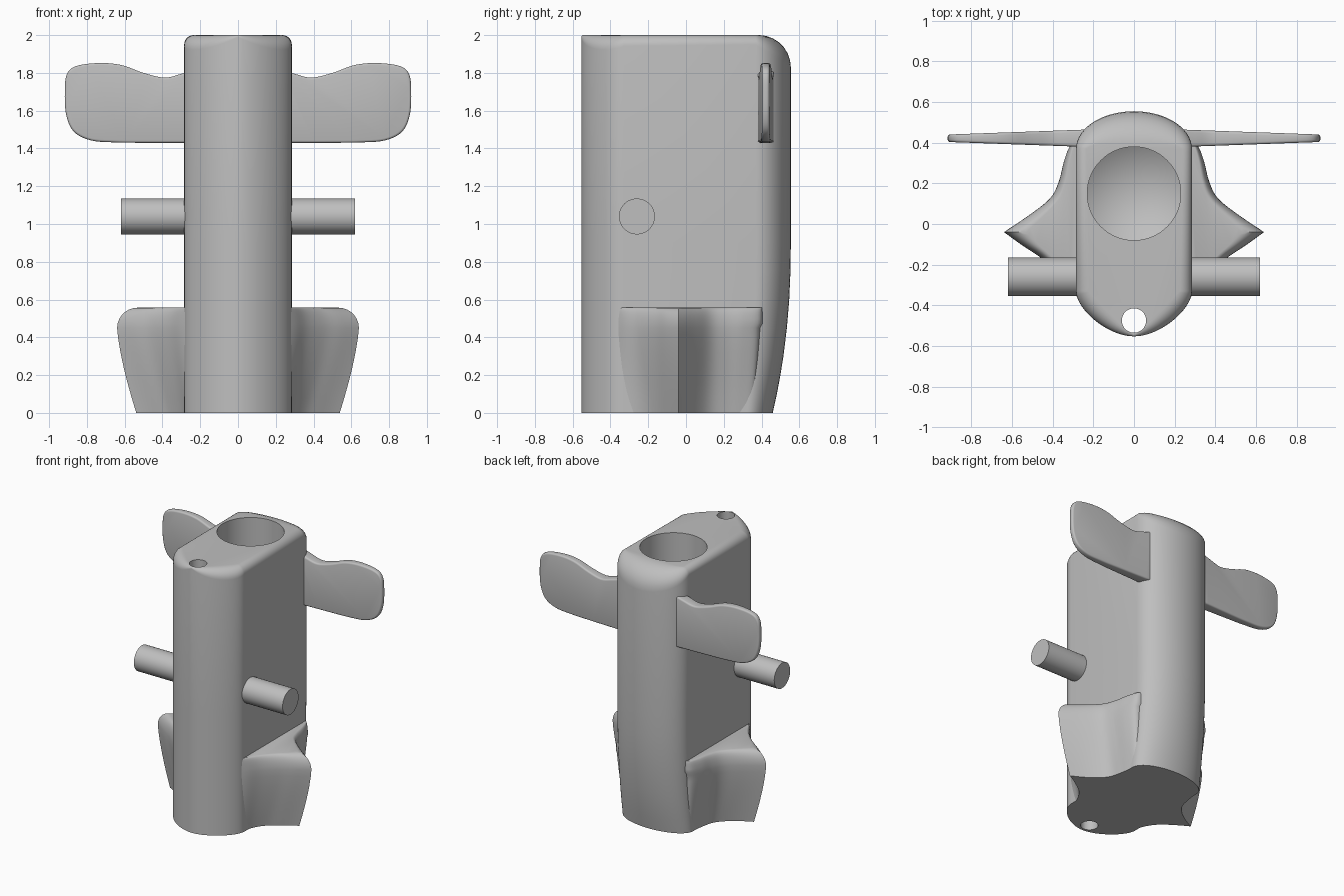
import bpy
import bmesh
import math
from mathutils import Vector

cube = bpy.data.objects.get("Cube")
if cube:
    bpy.data.objects.remove(cube, do_unlink=True)

grey = bpy.data.materials.new("plain grey")
grey.use_nodes = True
COLOUR = (0.52, 0.52, 0.52, 1)
grey.diffuse_color = COLOUR
grey.node_tree.nodes["Principled BSDF"].inputs["Base Color"].default_value = COLOUR


def make_object(name, bm):
    bmesh.ops.recalc_face_normals(bm, faces=bm.faces)
    mesh = bpy.data.meshes.new(name)
    bm.to_mesh(mesh)
    bm.free()
    mesh.materials.append(grey)
    ob = bpy.data.objects.new(name, mesh)
    bpy.context.collection.objects.link(ob)
    return ob


def activate(ob):
    bpy.ops.object.select_all(action='DESELECT')
    ob.select_set(True)
    bpy.context.view_layer.objects.active = ob


def add_modifier(ob, kind, **settings):
    mod = ob.modifiers.new(kind.title(), kind)
    for key, value in settings.items():
        setattr(mod, key, value)
    activate(ob)
    bpy.ops.object.modifier_apply(modifier=mod.name)


def smooth(ob, degrees=35):
    activate(ob)
    bpy.ops.object.shade_smooth_by_angle(angle=math.radians(degrees))


def loft(name, rings):
    """Skin a stack of closed rings and cap both ends."""
    bm = bmesh.new()
    rows = [[bm.verts.new(p) for p in ring] for ring in rings]
    n = len(rows[0])
    for low, high in zip(rows, rows[1:]):
        for i in range(n):
            j = (i + 1) % n
            bm.faces.new((low[i], low[j], high[j], high[i]))
    bm.faces.new(rows[0][::-1])
    bm.faces.new(rows[-1])
    return make_object(name, bm)


def spline(points, steps=5):
    """Smooth open curve through 2D points."""
    pts = [Vector(p) for p in points]
    pts = [2 * pts[0] - pts[1]] + pts + [2 * pts[-1] - pts[-2]]
    out = []
    for a, b, c, d in zip(pts, pts[1:], pts[2:], pts[3:]):
        for k in range(steps):
            t = k / steps
            out.append(0.5 * (2 * b + (c - a) * t + (2 * a - 5 * b + 4 * c - d) * t * t
                              + (3 * b - a - 3 * c + d) * t ** 3))
    return out + [pts[-2]]


def tuck(y, z):
    """Draw the rear inward towards the base."""
    if y < 0.2 or z > 0.9:
        return y
    return 0.2 + (y - 0.2) * (1 - 0.27 * (1 - z / 0.9) ** 2.2)


def cylinder(name, radius, depth, centre, rotation=(0, 0, 0), sides=48):
    bpy.ops.mesh.primitive_cylinder_add(vertices=sides, radius=radius, depth=depth,
                                        location=centre, rotation=rotation)
    ob = bpy.context.object
    ob.name = name
    ob.data.materials.append(grey)
    return ob


# Body outline: each entry is a point and the radius of its top edge
half = []
for i in range(16):
    a = math.pi / 2 * (1 - i / 15)
    half.append((Vector((0.285 * math.cos(a), 0.37 + 0.185 * math.sin(a))),
                 0.05 + 0.12 * math.sin(a)))
front = [Vector(p) for p in ((0.285, -0.33), (0.285, -0.42), (0.13, -0.553), (0, -0.553))]
for i in range(17):
    t = i / 16
    p = sum((w * q for w, q in zip(((1 - t) ** 3, 3 * t * (1 - t) ** 2,
                                    3 * t * t * (1 - t), t ** 3), front)), Vector((0, 0)))
    half.append((p, 0.05 * (1 - t) + 0.16 * t * (1 - t) + 0.008))
outline = half + [(Vector((-p.x, p.y)), r) for p, r in half[-2:0:-1]]

# Body: tucked base, straight sides, rounded top
rings = [[(p.x, tuck(p.y, z), z) for p, r in outline]
         for z in (0, 0.1, 0.2, 0.3, 0.45, 0.6, 0.75, 0.9)]
count = len(outline)
for k in range(8):
    a = math.pi / 2 * k / 7
    ring = []
    for i, (p, r) in enumerate(outline):
        tangent = (outline[(i + 1) % count][0] - outline[i - 1][0]).normalized()
        inward = Vector((tangent.y, -tangent.x))
        q = p + inward * r * (1 - math.cos(a))
        ring.append((q.x, q.y, 2 - r * (1 - math.sin(a))))
    rings.append(ring)
body = loft("body", rings)

# Wide bore with a conical floor, and a narrow hole through the nose
bm = bmesh.new()
profile = [bm.verts.new(p) for p in ((0, 0.15, 0.42), (0.23, 0.15, 0.56),
                                     (0.23, 0.15, 2.2), (0, 0.15, 2.2))]
edges = [bm.edges.new(pair) for pair in zip(profile, profile[1:])]
bmesh.ops.spin(bm, geom=profile + edges, cent=(0, 0.15, 0), axis=(0, 0, 1),
               angle=math.tau, steps=64)
bmesh.ops.remove_doubles(bm, verts=bm.verts, dist=0.0005)
bore_cutter = make_object("bore_cutter", bm)
hole_cutter = cylinder("nose_hole_cutter", 0.06, 3, (0, -0.475, 1))
for cutter in (bore_cutter, hole_cutter):
    cutter.hide_render = True
    add_modifier(body, 'BOOLEAN', operation='DIFFERENCE', solver='EXACT', object=cutter)
    bpy.data.objects.remove(cutter, do_unlink=True)
smooth(body)

# Side flares: pointed ridge with a hollow waist behind it
INNER = 0.25
TIP = (0.64, -0.04)
rear_edge = spline([(INNER, 0.41), (0.31, 0.39), (0.345, 0.31), (0.37, 0.21),
                    (0.41, 0.13), (0.5, 0.055), TIP])
front_edge = spline([TIP, (0.55, -0.105), (0.46, -0.165), (0.37, -0.245),
                     (0.305, -0.33), (INNER, -0.39)])
flare_outline = rear_edge + front_edge[1:]
rings = []
for z in (0, 0.08, 0.16, 0.24, 0.32, 0.4, 0.45):
    s = 1 - 0.26 * (1 - z / 0.45) ** 1.4
    rings.append([(INNER + (p.x - INNER) * s ** (1 + 3 * (TIP[0] - p.x) / 0.39),
                   tuck(p.y, z), z) for p in flare_outline])
for k in range(1, 8):
    a = math.pi / 2 * k / 7
    s = 1 - 0.28 * (1 - math.cos(a))
    rings.append([(INNER + (p.x - INNER) * s, p.y, 0.45 + 0.107 * math.sin(a))
                  for p in flare_outline])
flares = loft("side_flares", rings)
add_modifier(flares, 'MIRROR')
smooth(flares)

# Wings: rounded paddles that thin towards the tip
wing_outline = spline([(0.22, 1.82), (0.3, 1.795), (0.39, 1.775), (0.5, 1.8), (0.62, 1.842),
                       (0.74, 1.852), (0.86, 1.835), (0.907, 1.79), (0.917, 1.7),
                       (0.91, 1.58), (0.87, 1.49), (0.78, 1.443), (0.65, 1.432),
                       (0.5, 1.43), (0.22, 1.43)])
rings = [[(p.x, 0.422 + side * (0.041 - 0.036 * (p.x - 0.285)), p.y) for p in wing_outline]
         for side in (-1, 1)]
wings = loft("wings", rings)
add_modifier(wings, 'BEVEL', width=0.012, segments=3, limit_method='ANGLE',
             angle_limit=math.radians(50))
add_modifier(wings, 'MIRROR')
smooth(wings)

# Side pegs
for name, side in (("left_peg", 1), ("right_peg", -1)):
    peg = cylinder(name, 0.095, 0.4, (side * 0.42, -0.26, 1.04), (0, math.pi / 2, 0))
    smooth(peg)
